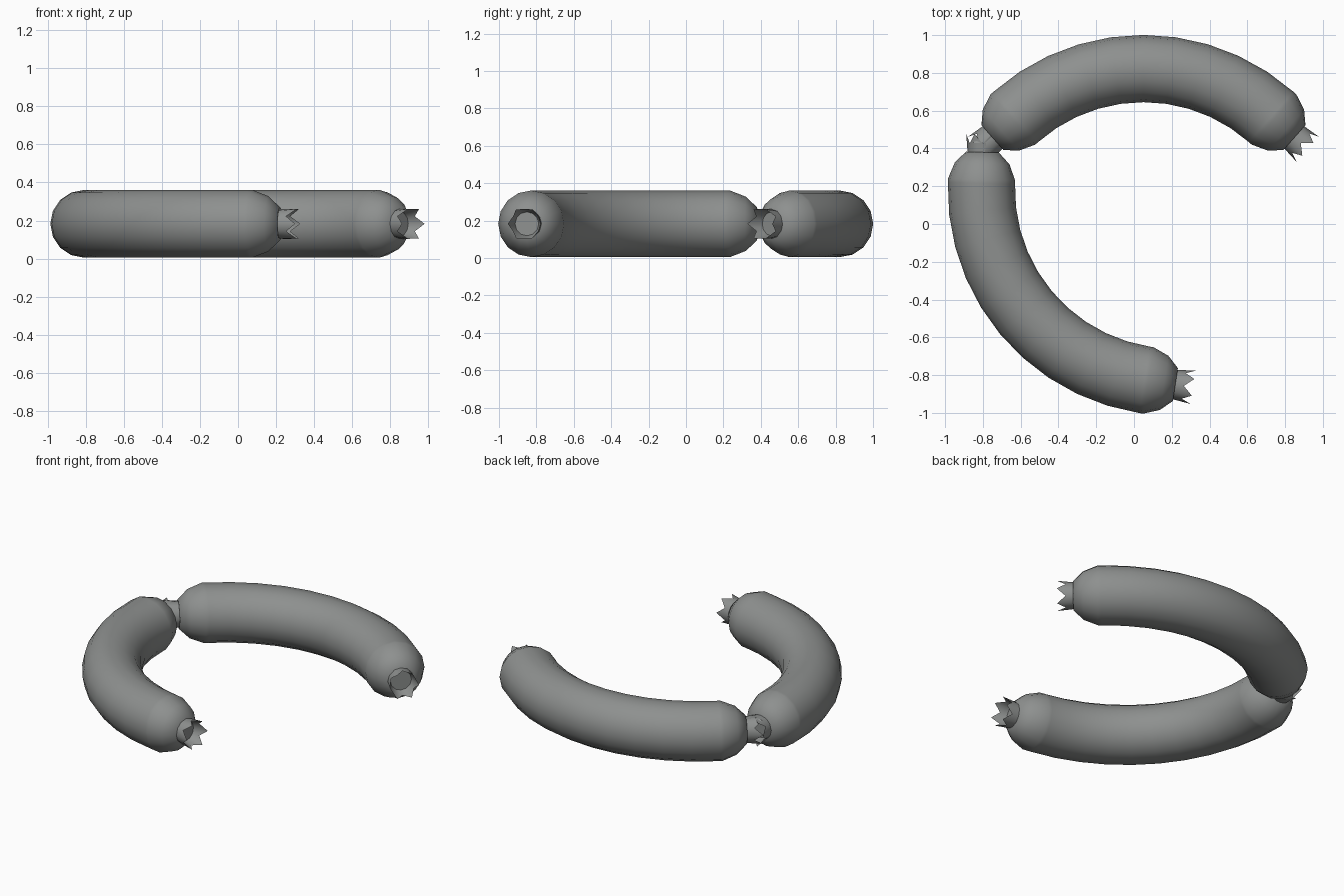
import bpy, bmesh, math
from mathutils import Vector

if "Cube" in bpy.data.objects:
    bpy.data.objects.remove(bpy.data.objects["Cube"])

R_ARC = 1.02                # centre line radius
HALF = math.radians(41.5)   # half of the bend
R_BODY = 0.178
Z = 0.183
SIDES = 16
# faceted end: (distance past the bend, radius)
CAP = [(0.02, 0.178), (0.105, 0.145), (0.165, 0.088)]

casing = bpy.data.materials.new("casing")
casing.diffuse_color = (0.27, 0.28, 0.275, 1)
casing.use_nodes = True
casing.node_tree.nodes["Principled BSDF"].inputs["Base Color"].default_value = casing.diffuse_color


def frame(centre, angle, sign=0, dist=0.0):
    """Point, outward axis and travel direction on the path, with straight ends."""
    out = Vector((math.cos(angle), math.sin(angle), 0))
    tan = Vector((-out.y, out.x, 0))
    p = Vector((centre[0], centre[1], Z)) + out * R_ARC + tan * sign * dist
    return p, out, tan


def ring(bm, p, out, radius, n):
    up = Vector((0, 0, 1))
    return [bm.verts.new(p + radius * (math.cos(a) * out + math.sin(a) * up))
            for a in (2 * math.pi * i / n for i in range(n))]


def bridge(bm, a, b):
    n = len(a)
    for i in range(n):
        j = (i + 1) % n
        bm.faces.new((a[i], a[j], b[j], b[i]))


def finish(bm, name, angle):
    bmesh.ops.recalc_face_normals(bm, faces=bm.faces)
    me = bpy.data.meshes.new(name)
    bm.to_mesh(me)
    bm.free()
    me.materials.append(casing)
    ob = bpy.data.objects.new(name, me)
    bpy.context.collection.objects.link(ob)
    bpy.ops.object.select_all(action='DESELECT')
    ob.select_set(True)
    bpy.context.view_layer.objects.active = ob
    bpy.ops.object.shade_smooth_by_angle(angle=math.radians(angle))


def body(name, centre, mid):
    bm = bmesh.new()
    rings = []
    for d, r in reversed(CAP):
        p, out, _ = frame(centre, mid - HALF, -1, d)
        rings.append(ring(bm, p, out, r, SIDES))
    steps = 10
    for i in range(steps + 1):
        p, out, _ = frame(centre, mid - HALF + 2 * HALF * i / steps)
        rings.append(ring(bm, p, out, R_BODY, SIDES))
    for d, r in CAP:
        p, out, _ = frame(centre, mid + HALF, 1, d)
        rings.append(ring(bm, p, out, r, SIDES))
    for a, b in zip(rings, rings[1:]):
        bridge(bm, a, b)
    bm.faces.new(rings[0])
    bm.faces.new(rings[-1])
    finish(bm, name, 50)


def crown(name, centre, mid, sign):
    """Hollow six-pointed casing tip."""
    bm = bmesh.new()
    p, out, tan = frame(centre, mid + sign * HALF, sign, 0.155)
    axis = tan * sign
    base = ring(bm, p, out, 0.078, 12)
    rim = ring(bm, p + axis * 0.055, out, 0.079, 12)
    for i in range(0, 12, 2):           # pull every other point into a spike
        v = rim[i]
        radial = (v.co - p - axis * 0.055).normalized()
        v.co += axis * 0.05 + radial * 0.010
    inner = ring(bm, p + axis * 0.013, out, 0.064, 12)
    bridge(bm, base, rim)
    bridge(bm, rim, inner)
    bm.faces.new(inner)
    bm.faces.new(base)
    finish(bm, name, 45)


for label, centre, mid in (("back", (0.05, -0.197), 90), ("front", (0.212, 0.183), 219.7)):
    m = math.radians(mid)
    body(label + "_sausage", centre, m)
    for side, s in (("start", -1), ("end", 1)):
        crown(f"{label}_casing_tip_{side}", centre, m, s)
